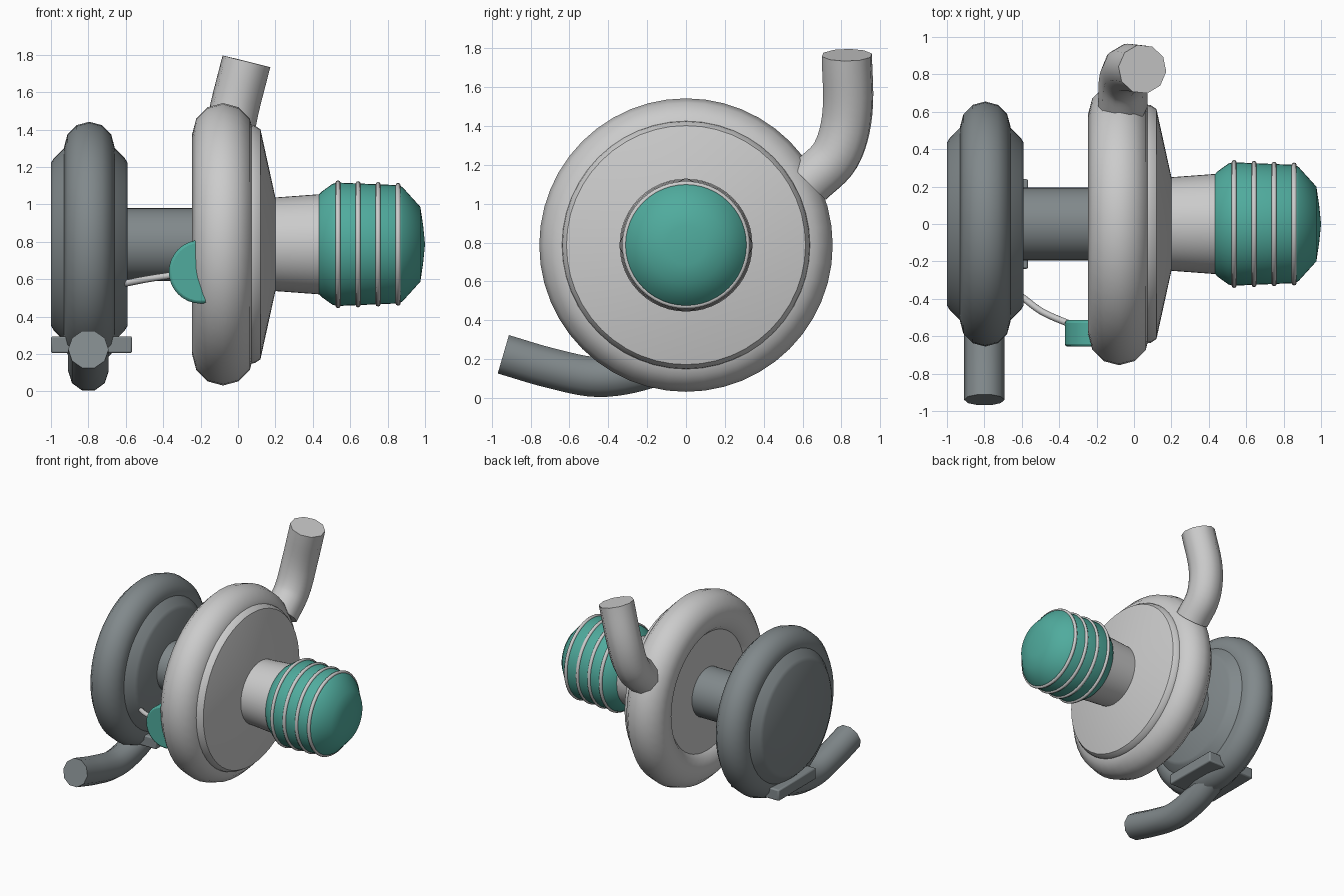
import bpy, bmesh, math
from mathutils import Vector

if "Cube" in bpy.data.objects:
    bpy.data.objects.remove(bpy.data.objects["Cube"])

AXIS_Z = 0.787  # height of the common rotation axis (parallel to x)


def material(name, rgb):
    m = bpy.data.materials.new(name)
    m.diffuse_color = (*rgb, 1)
    m.use_nodes = True
    m.node_tree.nodes["Principled BSDF"].inputs["Base Color"].default_value = m.diffuse_color
    return m


teal = material("teal", (0.08, 0.41, 0.34))
iron = material("dark_iron", (0.22, 0.25, 0.26))


def finish(ob, name, mat, angle=35):
    ob.name = name
    if mat:
        ob.data.materials.append(mat)
    bpy.ops.object.select_all(action='DESELECT')
    ob.select_set(True)
    bpy.context.view_layer.objects.active = ob
    bpy.ops.object.shade_smooth_by_angle(angle=math.radians(angle))
    return ob


def lathe(name, profile, mat=None, steps=48):
    """Spin (x, radius) points around the turbo axis."""
    bm = bmesh.new()
    vs = [bm.verts.new((x, 0, r)) for x, r in profile]
    es = [bm.edges.new(p) for p in zip(vs, vs[1:])]
    bmesh.ops.spin(bm, geom=vs + es, cent=(0, 0, 0), axis=(1, 0, 0),
                   angle=math.tau, steps=steps)
    bmesh.ops.remove_doubles(bm, verts=bm.verts, dist=1e-4)
    bmesh.ops.recalc_face_normals(bm, faces=bm.faces)
    me = bpy.data.meshes.new(name)
    bm.to_mesh(me)
    bm.free()
    ob = bpy.data.objects.new(name, me)
    ob.location.z = AXIS_Z
    bpy.context.collection.objects.link(ob)
    return finish(ob, name, mat)


def ring(name, x, major, minor, mat=None, sides=12):
    bpy.ops.mesh.primitive_torus_add(
        location=(x, 0, AXIS_Z), rotation=(0, math.pi / 2, 0),
        major_segments=48, minor_segments=sides,
        major_radius=major, minor_radius=minor)
    return finish(bpy.context.object, name, mat, 60)


def tube(name, pts, radius, mat=None):
    cu = bpy.data.curves.new(name, 'CURVE')
    cu.dimensions = '3D'
    cu.bevel_depth = radius
    cu.bevel_resolution = 3
    cu.resolution_u = 6
    cu.use_fill_caps = True
    sp = cu.splines.new('BEZIER')
    sp.bezier_points.add(len(pts) - 1)
    for i, (bp, p) in enumerate(zip(sp.bezier_points, pts)):
        a, b = Vector(pts[max(i - 1, 0)]), Vector(pts[min(i + 1, len(pts) - 1)])
        p = Vector(p)
        t = (b - a).normalized()
        bp.co = p
        bp.handle_left = p - t * (p - a).length / 3
        bp.handle_right = p + t * (b - p).length / 3
    ob = bpy.data.objects.new(name, cu)
    bpy.context.collection.objects.link(ob)
    bpy.ops.object.select_all(action='DESELECT')
    ob.select_set(True)
    bpy.context.view_layer.objects.active = ob
    bpy.ops.object.convert(target='MESH')
    return finish(bpy.context.object, name, mat, 50)


def bevel(ob, width):
    b = ob.modifiers.new("bevel", 'BEVEL')
    b.width, b.segments, b.limit_method = width, 2, 'ANGLE'


# Turbine side: scroll, housing disc, outlet pipe and mounting flange
ring("turbine_scroll", -0.795, 0.52, 0.135, iron)
lathe("turbine_housing", [(-1, 0), (-1, 0.435), (-0.985, 0.46), (-0.92, 0.525),
                          (-0.67, 0.525), (-0.605, 0.46), (-0.59, 0.435),
                          (-0.59, 0)], iron)
tube("exhaust_pipe", [(-0.8, 0.02, 0.25), (-0.8, -0.2, 0.15), (-0.8, -0.45, 0.108),
                      (-0.8, -0.7, 0.155), (-0.8, -0.94, 0.225)], 0.108, iron)
bpy.ops.mesh.primitive_cube_add(size=1, location=(-0.783, 0, 0.25))
flange = bpy.context.object
flange.scale = (0.434, 0.48, 0.09)
bpy.ops.object.transform_apply(location=False, rotation=False, scale=True)
bevel(finish(flange, "mounting_flange", iron), 0.01)

# Shaft housing between the two wheels
lathe("shaft_housing", [(-0.62, 0), (-0.62, 0.195), (-0.17, 0.195), (-0.17, 0)], iron, 32)

# Compressor side: scroll, cover, intake neck and outlet pipe
ring("compressor_scroll", -0.08, 0.59, 0.165)
lathe("compressor_cover", [(-0.19, 0), (-0.19, 0.58), (0.06, 0.64), (0.09, 0.635),
                           (0.12, 0.615), (0.2, 0.25), (0.2, 0)])
lathe("intake_neck", [(0.17, 0), (0.17, 0.248), (0.44, 0.268), (0.44, 0)])
tube("outlet_pipe", [(-0.06, 0.63, 1.11), (-0.055, 0.77, 1.25), (-0.03, 0.83, 1.46),
                     (0.045, 0.828, 1.765)], 0.132)

# Air filter with clamp rings
lathe("air_filter", [(0.432, 0), (0.432, 0.265), (0.445, 0.28), (0.505, 0.323),
                     (0.53, 0.33), (0.86, 0.316), (0.88, 0.305), (0.975, 0.2),
                     (0.99, 0.1), (1, 0)], teal)
for i in range(4):
    ring(f"filter_ring_{i + 1}", 0.535 + 0.107 * i, 0.328 - 0.0045 * i, 0.014, None, 8)

# Wastegate actuator and its rod
bpy.ops.mesh.primitive_cylinder_add(vertices=32, radius=0.17, depth=0.142,
                                    location=(-0.2, -0.585, 0.64),
                                    rotation=(math.pi / 2, 0, 0))
bevel(finish(bpy.context.object, "actuator", teal), 0.015)
tube("actuator_rod", [(-0.605, -0.385, 0.577), (-0.49, -0.47, 0.6),
                      (-0.33, -0.54, 0.625)], 0.018)
